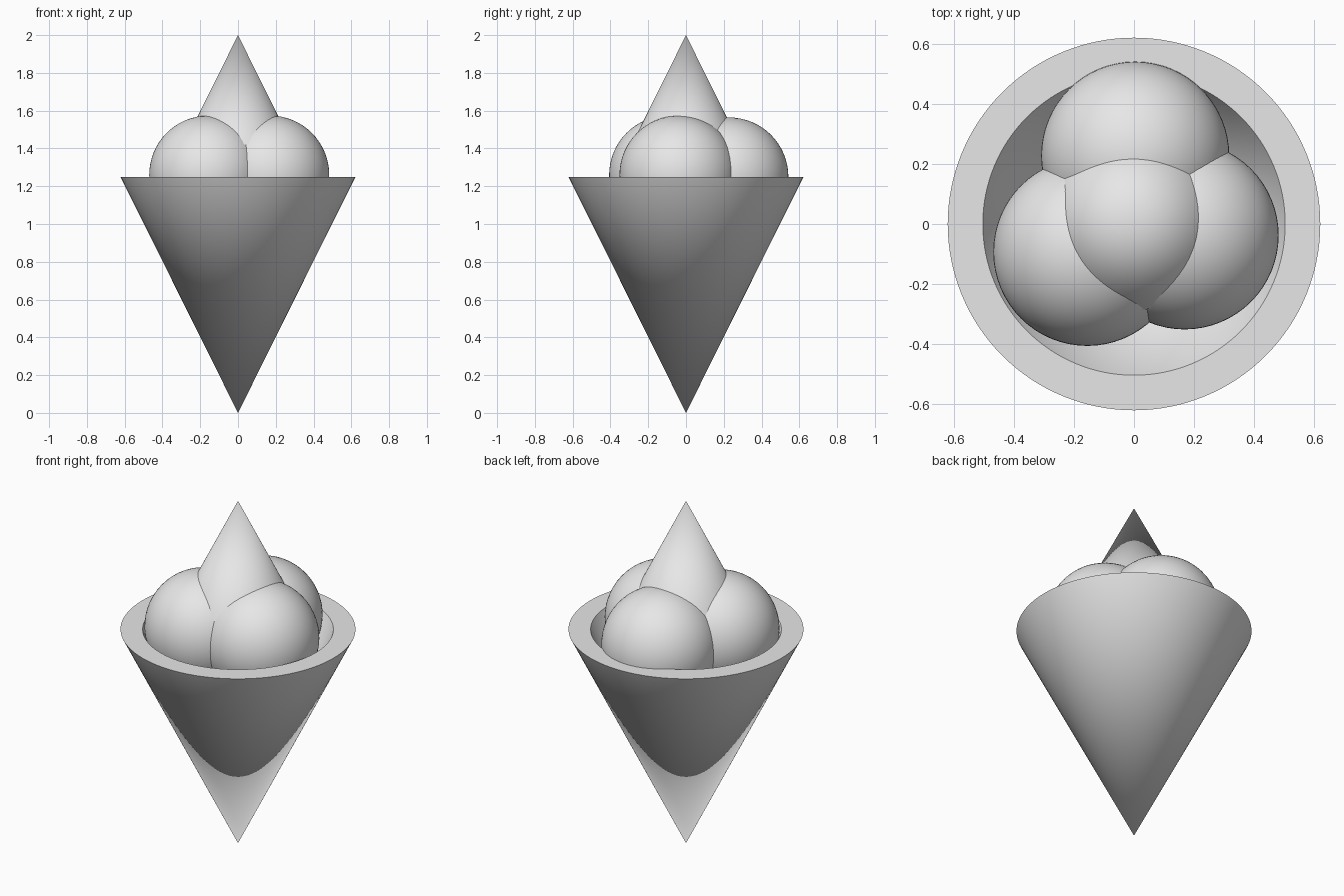
import bpy, bmesh, math

if "Cube" in bpy.data.objects:
    bpy.data.objects.remove(bpy.data.objects["Cube"])

SEG = 128
grey = bpy.data.materials.new("light_grey")
grey.diffuse_color = (0.8, 0.8, 0.8, 1)
grey.use_nodes = True
grey.node_tree.nodes["Principled BSDF"].inputs["Base Color"].default_value = grey.diffuse_color


def finish(bm, name):
    bmesh.ops.recalc_face_normals(bm, faces=bm.faces)
    mesh = bpy.data.meshes.new(name)
    bm.to_mesh(mesh)
    bm.free()
    mesh.materials.append(grey)
    obj = bpy.data.objects.new(name, mesh)
    bpy.context.collection.objects.link(obj)
    bpy.ops.object.select_all(action='DESELECT')
    obj.select_set(True)
    bpy.context.view_layer.objects.active = obj
    bpy.ops.object.shade_smooth_by_angle(angle=math.radians(35))
    return obj


def ring(bm, r, z):
    return [bm.verts.new((r * math.cos(2 * math.pi * i / SEG),
                          r * math.sin(2 * math.pi * i / SEG), z)) for i in range(SEG)]


def fan(bm, verts, tip_z):
    tip = bm.verts.new((0, 0, tip_z))
    for i in range(SEG):
        bm.faces.new((verts[i], verts[(i + 1) % SEG], tip))


# hollow cone with a flat rim
bm = bmesh.new()
outer, inner = ring(bm, 0.622, 1.25), ring(bm, 0.505, 1.25)
fan(bm, outer, 0.0)
fan(bm, inner, 0.24)
for i in range(SEG):
    j = (i + 1) % SEG
    bm.faces.new((outer[i], outer[j], inner[j], inner[i]))
finish(bm, "wafer_cone")

# three scoops
scoops = {"scoop_left": (-0.156, -0.093, 1.26),
          "scoop_back": (0.004, 0.228, 1.25),
          "scoop_right": (0.169, -0.038, 1.26)}
for name, centre in scoops.items():
    bm = bmesh.new()
    bmesh.ops.create_uvsphere(bm, u_segments=64, v_segments=32, radius=0.314)
    finish(bm, name).location = centre

# pointed topping
bm = bmesh.new()
base = ring(bm, 0.288, 1.42)
fan(bm, base, 2.0)
bm.faces.new(base)
finish(bm, "top_cone")
